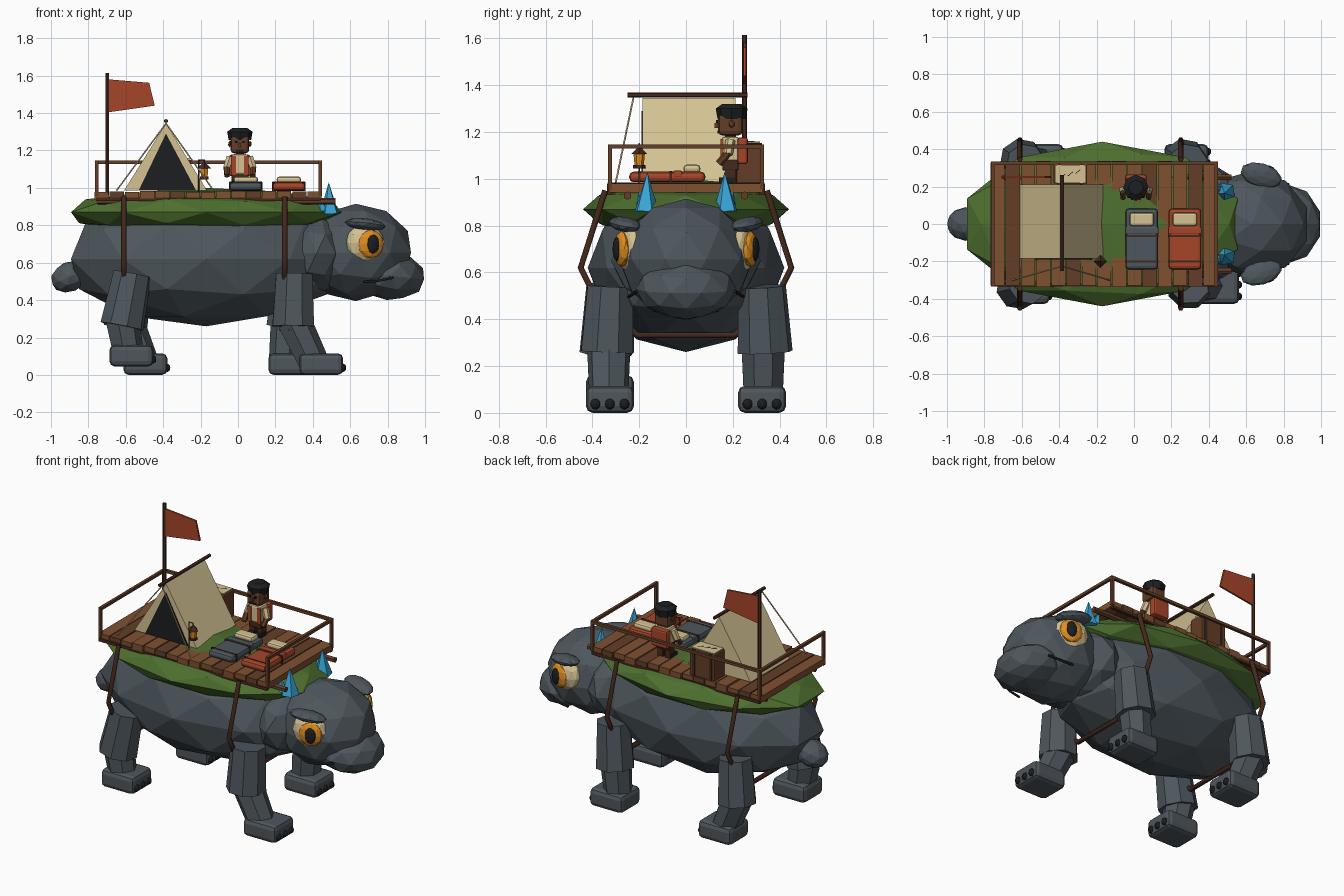
import bpy, bmesh, math, random
from mathutils import Vector

random.seed(4)
if "Cube" in bpy.data.objects:
    bpy.data.objects.remove(bpy.data.objects["Cube"])


def material(name, r, g, b):
    m = bpy.data.materials.new(name)
    m.use_nodes = True
    m.diffuse_color = (r, g, b, 1)
    m.node_tree.nodes["Principled BSDF"].inputs["Base Color"].default_value = (r, g, b, 1)
    return m


GREY = material("stone grey", .075, .095, .11)
MOSS = material("moss green", .075, .16, .028)
WOOD = material("plank wood", .21, .082, .03)
BROWN = material("warm brown", .125, .047, .02)
DARK = material("dark wood", .06, .022, .012)
CANVAS = material("canvas cream", .66, .54, .29)
RED = material("rust red", .38, .06, .022)
ORANGE = material("amber", .75, .27, .015)
BLUE = material("crystal blue", .04, .38, .68)
BLACK = material("charcoal", .012, .013, .015)


def finish(name, bm, mat, loc=(0, 0, 0), rot=(0, 0, 0)):
    mesh = bpy.data.meshes.new(name)
    bmesh.ops.recalc_face_normals(bm, faces=bm.faces)
    bm.to_mesh(mesh)
    bm.free()
    mesh.materials.append(mat)
    ob = bpy.data.objects.new(name, mesh)
    ob.location, ob.rotation_euler = loc, rot
    bpy.context.collection.objects.link(ob)
    return ob


def ball(name, loc, scale, mat, rot=(0, 0, 0), detail=2):
    bm = bmesh.new()
    bmesh.ops.create_icosphere(bm, subdivisions=detail, radius=1)
    bmesh.ops.scale(bm, vec=scale, verts=bm.verts)
    return finish(name, bm, mat, loc, rot)


def box(name, loc, size, mat, bevel=0, rot=(0, 0, 0)):
    bm = bmesh.new()
    bmesh.ops.create_cube(bm, size=1)
    bmesh.ops.scale(bm, vec=size, verts=bm.verts)
    ob = finish(name, bm, mat, loc, rot)
    if bevel:
        mod = ob.modifiers.new("round", "BEVEL")
        mod.width, mod.segments = bevel, 2
    return ob


def rod(name, a, b, r1, r2, mat, sides=6):
    a, b = Vector(a), Vector(b)
    bm = bmesh.new()
    bmesh.ops.create_cone(bm, cap_ends=True, segments=sides, radius1=r1, radius2=r2, depth=(b - a).length)
    return finish(name, bm, mat, (a + b) / 2, (b - a).to_track_quat("Z", "Y").to_euler())


def tube(name, pts, r, mat):
    cu = bpy.data.curves.new(name, "CURVE")
    cu.dimensions, cu.bevel_depth, cu.bevel_resolution = "3D", r, 1
    cu.use_fill_caps = True
    sp = cu.splines.new("POLY")
    sp.points.add(len(pts) - 1)
    for p, co in zip(sp.points, pts):
        p.co = (*co, 1)
    cu.materials.append(mat)
    ob = bpy.data.objects.new(name, cu)
    bpy.context.collection.objects.link(ob)
    return ob


def prism(name, profile, y0, y1, mat):
    """Extrude an xz outline along y."""
    bm = bmesh.new()
    face = bm.faces.new([bm.verts.new((x, y0, z)) for x, z in profile])
    ext = bmesh.ops.extrude_face_region(bm, geom=[face])["geom"]
    bmesh.ops.translate(bm, vec=(0, y1 - y0, 0), verts=[v for v in ext if isinstance(v, bmesh.types.BMVert)])
    return finish(name, bm, mat)


# Beast: torso, mossy back, head, snout, tail
ball("torso", (-.17, 0, .62), (.76, .42, .36), GREY)
ball("moss_back", (-.17, 0, .87), (.76, .44, .13), MOSS)
ball("neck", (.42, 0, .65), (.17, .32, .22), GREY)
ball("head", (.63, 0, .655), (.31, .285, .26), GREY)
ball("snout", (.81, 0, .53), (.195, .215, .13), GREY, (0, .1, 0))
ball("tail", (-.9, 0, .525), (.105, .09, .08), GREY, (0, -.4, 0))

# Eyes, lids, mouth corners and crystals, mirrored
for side, s in (("right", -1), ("left", 1)):
    turn = (0, 0, -s * .3)
    ball(side + "_eye", (.68, s * .235, .705), (.108, .062, .105), CANVAS, turn)
    ball(side + "_iris", (.71, s * .275, .70), (.072, .03, .077), ORANGE, turn)
    ball(side + "_pupil", (.723, s * .296, .70), (.034, .016, .052), BLACK, turn)
    ball(side + "_eyelid", (.68, s * .26, .805), (.115, .065, .032), GREY, (s * .1, .12, turn[2]))
    tube(side + "_mouth", [(.67, s * .245, .497), (.75, s * .235, .503), (.83, s * .21, .52)], .007, BLACK)
    rod(side + "_crystal", (.49, s * .17, .86), (.485, s * .165, 1.03), .055, 0, BLUE, 5)
    rod(side + "_crystal_shard", (.45, s * .185, .88), (.43, s * .2, .97), .03, 0, BLUE, 5)

# Legs: name, side, hip x, knee x, ankle x, foot x, foot lift
for name, s, hip, knee, ankle, foot, lift in (
        ("front_right", -1, .30, .295, .40, .445, 0),
        ("front_left", 1, .29, .27, .25, .28, 0),
        ("rear_right", -1, -.565, -.62, -.59, -.57, .045),
        ("rear_left", 1, -.58, -.60, -.51, -.495, 0)):
    y = s * .33
    rod(name + "_thigh", (knee, s * .338, .26), (hip, s * .325, .54), .12, .104, GREY, 8)
    ball(name + "_knee", (knee, y, .27), (.085, .09, .07), GREY, detail=1)
    rod(name + "_shin", (ankle, y, .07 + lift), (knee, y, .29), .085, .095, GREY, 7)
    box(name + "_foot", (foot, y * .985, .058 + lift), (.235, .205, .115), GREY, .028)
    for k in (-1, 0, 1):
        ball(name + "_toe", (foot + .112, y * .985 + k * .062, .038 + lift), (.022, .022, .024), BLACK)

# Harness straps wrapped under the belly
for x in (-.61, .25):
    half = [(.345, .95), (.45, .62), (.40, .52), (.21, .332)]
    loop = [(x, y, z) for y, z in half] + [(x, -y, z) for y, z in reversed(half)]
    tube("harness_strap", loop, .015, DARK)

# Deck: planks across, beams beneath, railing on three sides
count, x0, x1 = 15, -.77, .45
pitch = (x1 - x0) / count
for i in range(count):
    mat = BROWN if i in (1, 5, 10, 13) else WOOD
    box("deck_plank", (x0 + pitch * (i + .5), 0, .961 + random.uniform(-.004, .004)),
        (pitch * .93, .665 + random.uniform(-.01, .01), .04), mat)
for y in (-.25, .25):
    rod("deck_beam", (-.75, y, .928), (.52, y, .928), .018, .018, BROWN)
for y in (-.325, .325):
    box("deck_edge_beam", (-.16, y, .94), (1.2, .02, .02), DARK)
corners = [(-.755, -.325), (-.755, .325), (.44, .325), (.44, -.325)]
for x, y in corners:
    box("rail_post", (x, y, 1.05), (.018, .018, .19), BROWN)
for (xa, ya), (xb, yb) in zip(corners, corners[1:]):
    box("hand_rail", ((xa + xb) / 2, (ya + yb) / 2, 1.138),
        (abs(xa - xb) + .018, abs(ya - yb) + .018, .018), BROWN)

# Flag
rod("flag_pole", (-.70, .25, .96), (-.70, .25, 1.615), .011, .011, DARK)
prism("flag", [(-.69, 1.405), (-.445, 1.44), (-.475, 1.562), (-.69, 1.58)], .245, .257, RED)

# Tent with dark doorway, ridge pole and guy ropes
peak = -.385
prism("tent", [(-.61, .985), (-.165, .985), (peak, 1.345)], -.185, .212, CANVAS)
prism("tent_doorway", [(-.53, .988), (-.225, .988), (peak, 1.29)], -.191, -.184, BLACK)
rod("ridge_pole", (peak, -.25, 1.358), (peak, .262, 1.358), .011, .011, DARK)
for x in (-.65, -.13):
    tube("guy_rope", [(peak, -.225, 1.345), (x, -.30, .985)], .004, CANVAS)

# Lantern on a hook stand
lx, ly = -.18, -.2
tube("lantern_stand", [(lx - .03, ly, .98), (lx - .03, ly, 1.15), (lx, ly, 1.15), (lx, ly, 1.12)], .004, DARK)
rod("lantern_roof", (lx, ly, 1.105), (lx, ly, 1.135), .036, .006, DARK, 4)
rod("lantern_glow", (lx, ly, 1.06), (lx, ly, 1.105), .02, .024, ORANGE)
rod("lantern_base", (lx, ly, 1.045), (lx, ly, 1.06), .026, .026, DARK)

# Chest with a map on top
box("chest", (-.34, .268, 1.065), (.18, .105, .17), BROWN, .006)
for x in (-.40, -.28):
    box("chest_band", (x, .268, 1.065), (.018, .113, .176), DARK)
box("map", (-.34, .268, 1.156), (.165, .095, .006), CANVAS)
for k in (-.04, 0, .04):
    box("map_mark", (-.34 + k, .268 + k * .3, 1.16), (.035, .004, .002), BLACK, rot=(0, 0, .7))

# Bedrolls with straps and pillows
for x, mat in ((.042, GREY), (.272, RED)):
    box("bedroll", (x, -.08, 1.008), (.175, .325, .045), mat, .018)
    box("blanket_fold", (x, -.035, 1.02), (.18, .04, .03), mat, .008)
    for y in (-.2, -.065):
        box("bedroll_strap", (x, y, 1.008), (.18, .01, .049), DARK)
    box("pillow", (x, .025, 1.043), (.13, .072, .035), CANVAS, .014)

# Traveller
px, py = .01, .19
box("traveller_hips", (px, py, 1.06), (.09, .07, .05), DARK, .008)
box("traveller_torso", (px, py, 1.125), (.09, .075, .11), CANVAS, .012)
box("backpack", (px, py + .052, 1.12), (.115, .045, .115), RED, .012)
for s in (-1, 1):
    box("traveller_leg", (px + s * .026, py, 1.012), (.036, .045, .075), DARK)
    box("traveller_boot", (px + s * .026, py - .015, .993), (.04, .07, .025), BLACK)
    box("vest_panel", (px + s * .034, py - .036, 1.12), (.026, .012, .10), RED)
    rod("sleeve", (px + s * .052, py, 1.165), (px + s * .072, py - .01, 1.105), .021, .02, CANVAS)
    rod("forearm", (px + s * .072, py - .01, 1.11), (px + s * .068, py - .05, 1.065), .017, .016, BROWN)
    box("traveller_eye", (px + s * .02, py - .055, 1.245), (.012, .012, .012), BLACK)
    ball("traveller_ear", (px + s * .054, py + .005, 1.235), (.01, .014, .018), BROWN, detail=1)
rod("traveller_neck", (px, py, 1.17), (px, py, 1.2), .024, .024, BROWN)
box("traveller_head", (px, py, 1.232), (.10, .105, .095), BROWN, .02)
box("traveller_nose", (px, py - .058, 1.228), (.014, .02, .022), BROWN)
box("traveller_beard", (px, py - .05, 1.2), (.04, .012, .012), BLACK)
rod("cap", (px, py + .005, 1.255), (px, py + .005, 1.3), .06, .068, BLACK, 8)
rod("cap_crown", (px, py + .005, 1.3), (px, py + .005, 1.32), .068, .04, BLACK, 8)
